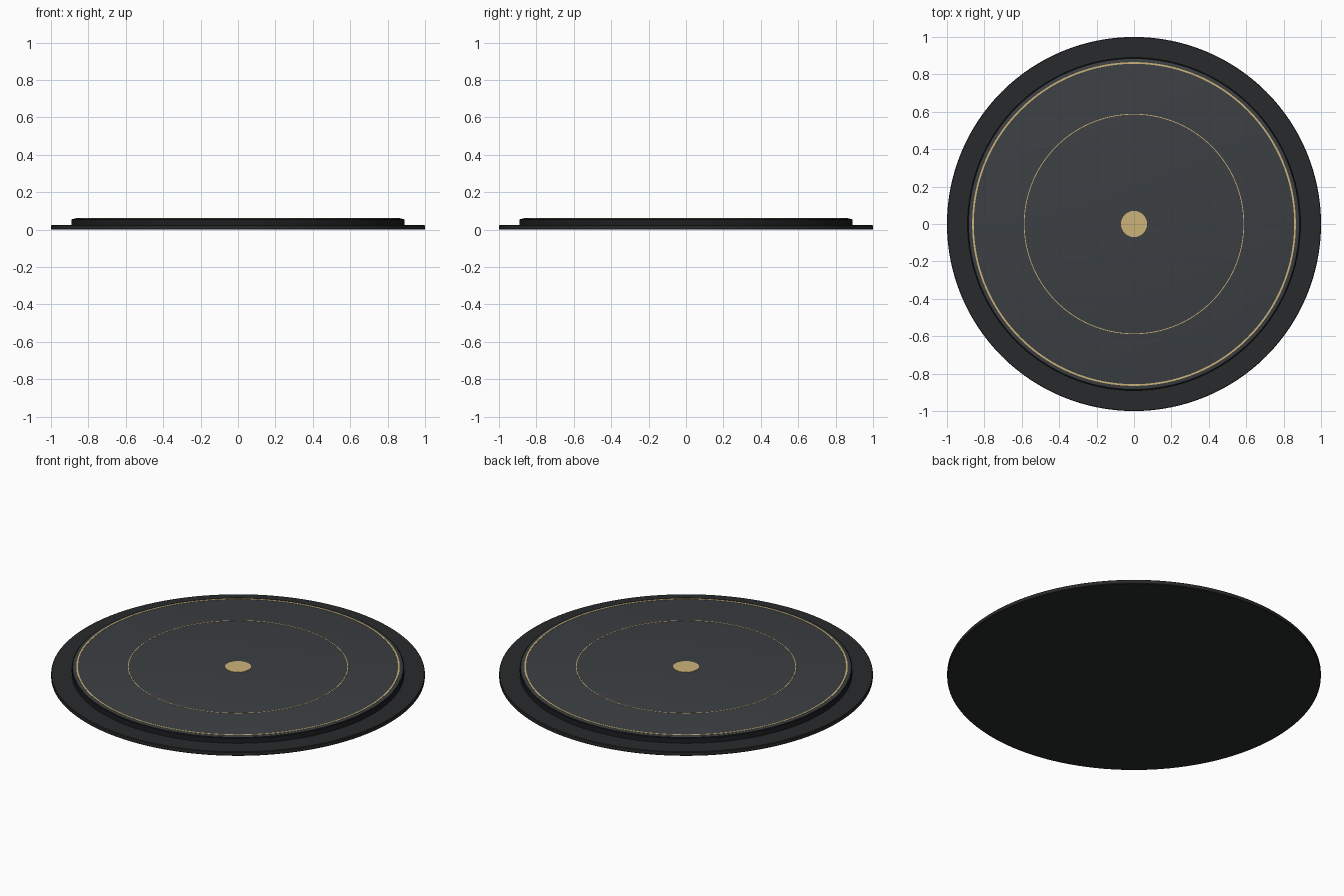
import bpy, bmesh, math

if "Cube" in bpy.data.objects:
    bpy.data.objects.remove(bpy.data.objects["Cube"])


def material(name, rgb):
    m = bpy.data.materials.new(name)
    m.diffuse_color = (*rgb, 1)
    m.use_nodes = True
    m.node_tree.nodes["Principled BSDF"].inputs["Base Color"].default_value = m.diffuse_color
    return m


rubber = material("dark_rim", (0.022, 0.023, 0.024))
seam = material("black_seam", (0.012, 0.013, 0.015))
slate = material("slate", (0.045, 0.05, 0.055))
gold = material("gold", (0.6, 0.45, 0.19))


def lathe(name, profile, mat, sides=128, closed=False):
    """Revolve (radius, z) points about z; points on the axis become caps."""
    bm = bmesh.new()
    rings = []
    for r, z in profile:
        if r == 0:
            rings.append([bm.verts.new((0, 0, z))] * sides)
        else:
            rings.append([bm.verts.new((r * math.cos(2 * math.pi * i / sides),
                                        r * math.sin(2 * math.pi * i / sides), z))
                          for i in range(sides)])
    pairs = list(zip(rings, rings[1:])) + ([(rings[-1], rings[0])] if closed else [])
    for a, b in pairs:
        for i in range(sides):
            j = (i + 1) % sides
            bm.faces.new(list(dict.fromkeys((a[i], a[j], b[j], b[i]))))
    bmesh.ops.recalc_face_normals(bm, faces=bm.faces[:])
    me = bpy.data.meshes.new(name)
    bm.to_mesh(me)
    bm.free()
    me.materials.append(mat)
    ob = bpy.data.objects.new(name, me)
    bpy.context.collection.objects.link(ob)
    bpy.context.view_layer.objects.active = ob
    ob.select_set(True)
    bpy.ops.object.shade_smooth_by_angle(angle=math.radians(30))
    ob.select_set(False)
    return ob


def inlay_ring(name, radius, width, z0, z1):
    a, b = radius - width / 2, radius + width / 2
    return lathe(name, [(a, z0), (b, z0), (b, z1), (a, z1)], gold, closed=True)


# Wide thin base and the stepped deck above it
lathe("base_disc", [(0, 0), (0.997, 0), (1, 0.003), (1, 0.021), (0.997, 0.024), (0, 0.024)], rubber)
lathe("deck_edge", [(0, 0.022), (0.89, 0.022), (0.89, 0.053), (0.886, 0.056), (0, 0.056)], seam)
lathe("deck_top", [(0, 0.05), (0.882, 0.05), (0.882, 0.057), (0.87, 0.060), (0, 0.060)], slate)

# Gold inlays
inlay_ring("outer_inlay", 0.861, 0.009, 0.055, 0.0615)
inlay_ring("inner_inlay", 0.587, 0.004, 0.055, 0.0608)
lathe("centre_cap", [(0, 0.055), (0.07, 0.055), (0.07, 0.062), (0, 0.062)], gold, sides=32)
